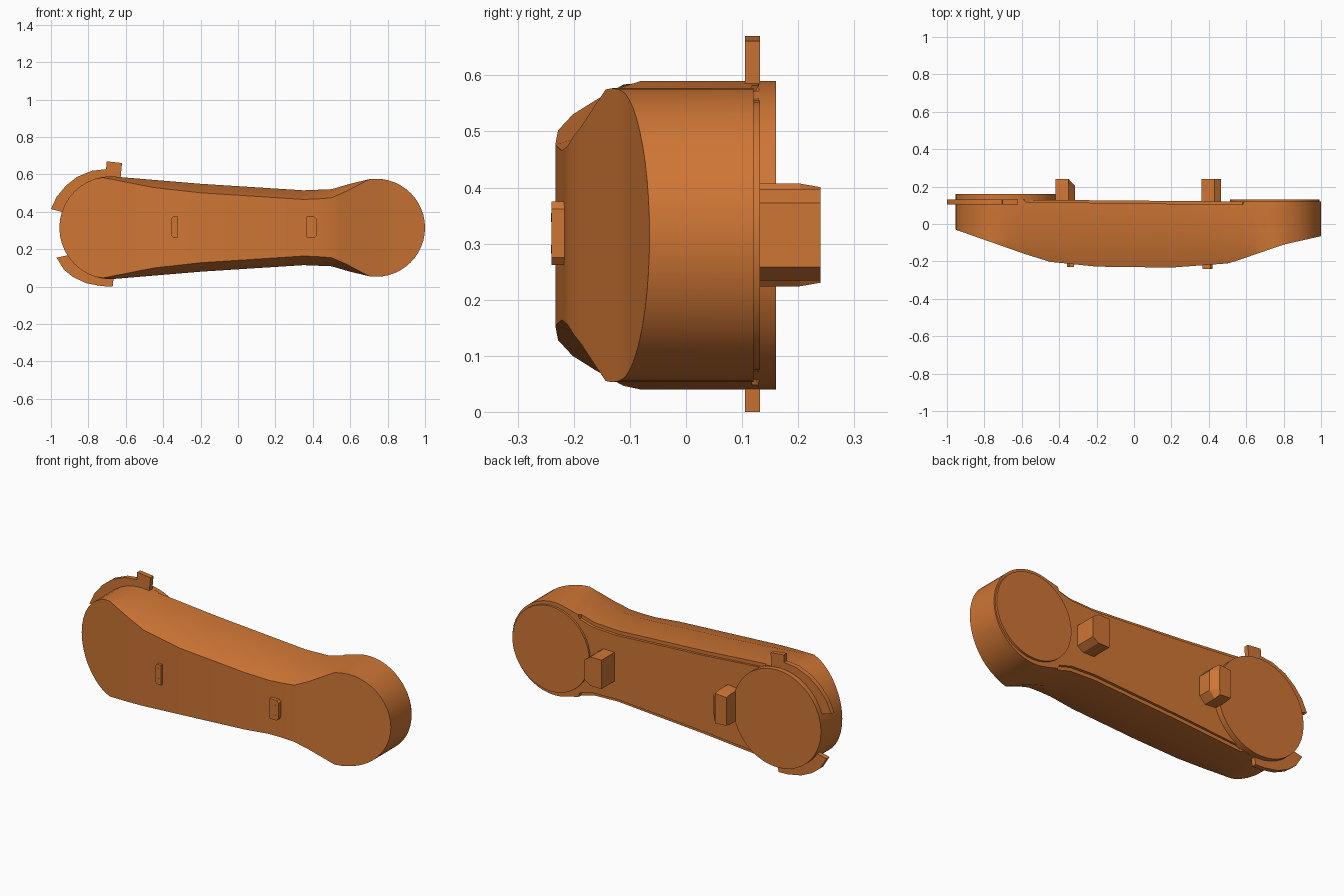
import bpy, bmesh
from math import sin, cos, pi, radians

if "Cube" in bpy.data.objects:
    bpy.data.objects.remove(bpy.data.objects["Cube"])

ZC = 0.315  # height of the horizontal symmetry line
mat = bpy.data.materials.new("burnt_orange")
mat.diffuse_color = (0.62, 0.18, 0.035, 1)
mat.use_nodes = True
mat.node_tree.nodes["Principled BSDF"].inputs["Base Color"].default_value = mat.diffuse_color


def lerp(table, x):
    if x <= table[0][0]:
        return table[0][1]
    for (a, u), (b, v) in zip(table, table[1:]):
        if x <= b:
            return u + (v - u) * (x - a) / (b - a)
    return table[-1][1]


def loft(name, rings, caps=True, angle=25):
    """Join closed rings of equal length into a skin."""
    bm = bmesh.new()
    vs = [[bm.verts.new(p) for p in ring] for ring in rings]
    n = len(vs[0])
    for a, b in zip(vs, vs[1:]):
        for i in range(n):
            j = (i + 1) % n
            bm.faces.new((a[i], a[j], b[j], b[i]))
    if caps:
        bm.faces.new(vs[0])
        bm.faces.new(vs[-1])
    bmesh.ops.remove_doubles(bm, verts=bm.verts, dist=1e-5)
    bmesh.ops.recalc_face_normals(bm, faces=bm.faces)
    me = bpy.data.meshes.new(name)
    bm.to_mesh(me)
    bm.free()
    me.materials.append(mat)
    ob = bpy.data.objects.new(name, me)
    bpy.context.collection.objects.link(ob)
    bpy.ops.object.select_all(action='DESELECT')
    ob.select_set(True)
    bpy.context.view_layer.objects.active = ob
    bpy.ops.object.shade_smooth_by_angle(angle=radians(angle))
    return ob


def prism(name, pts, y0, y1):
    """Extrude an x-z outline along y."""
    return loft(name, [[(x, y, z) for x, z in pts] for y in (y0, y1)])


def circle(cx, cz, r, n, a0=0, a1=360):
    full = a1 - a0 == 360
    return [(cx + r * cos(radians(a0 + (a1 - a0) * i / n)),
             cz + r * sin(radians(a0 + (a1 - a0) * i / n)))
            for i in range(n if full else n + 1)]


# Main body: cross-sections along x, round ends and a narrower waist
CL, RL, CR, RR = -0.68, 0.275, 0.738, 0.262
half = [(CL, RL), (-0.2, 0.235), (0.35, 0.2), (0.5, 0.206), (0.6, 0.235), (0.7, 0.259)]
inner = [(-0.73, 0.270), (-0.45, 0.215), (-0.2, 0.187), (0.37, 0.15),
         (0.5, 0.16), (0.58, 0.195), (0.7, 0.259)]
front = [(-0.955, -0.03), (-0.47, -0.2), (-0.2, -0.228), (0.2, -0.233),
         (0.51, -0.21), (0.8, -0.11), (1, -0.065)]
side = [(-0.7, -0.08), (0.6, -0.085), (0.7, -0.144), (1, -0.144)]
rim = [(-0.59, 0.13), (-0.58, 0.118), (0.58, 0.103), (0.59, 0.12)]
plate = [(-0.6, 0.13), (0.6, 0.12)]

xs = [CL - RL * cos(pi / 2 * i / 10) for i in range(11)]
xs += [-0.59, -0.58, -0.45, -0.2, 0.2, 0.35, 0.42, 0.5, 0.54, 0.58, 0.59, 0.64]
xs += [CR + RR * sin(pi / 2 * i / 12) for i in range(-1, 13)]
rings = []
for x in xs:
    if x <= CL:
        w = max(0, RL ** 2 - (x - CL) ** 2) ** 0.5
    elif x >= 0.7:
        w = max(0, RR ** 2 - (x - CR) ** 2) ** 0.5
    else:
        w = lerp(half, x)
    wi = w if x >= 0.7 or x < -0.74 else min(w, lerp(inner, x))
    yf = lerp(front, x)
    ys = max(yf, lerp(side, x))
    if wi == w:
        ys = yf
    inset = 0.02 if -0.585 < x < 0.585 else 0
    prof = [(lerp(plate, x), w - inset), (lerp(rim, x), w - inset),
            (lerp(rim, x), w), (ys, w), (yf, wi)]
    rings.append([(x, y, ZC + d) for y, d in prof] +
                 [(x, y, ZC - d) for y, d in reversed(prof)])
loft("arm_body", rings, caps=False)

# Round caps on the back of both ends
prism("large_end_cap", circle(CL, ZC, RL, 40), 0.09, 0.16)
prism("small_end_cap", circle(0.752, ZC, 0.24, 40), 0.09, 0.132)

# Curved flanges with stop tabs around the large end
upper = [(-1.0, 0.415), (-0.97, 0.48), (-0.92, 0.54), (-0.86, 0.587), (-0.78, 0.62),
         (-0.705, 0.628), (-0.703, 0.67), (-0.62, 0.661), (-0.628, 0.58)]
prism("upper_flange", upper + circle(CL, ZC, 0.268, 8, 80, 162), 0.105, 0.132)
lower = [(-0.97, 0.155), (-0.93, 0.09), (-0.88, 0.05), (-0.81, 0.018),
         (-0.73, 0.003), (-0.67, 0.0), (-0.665, 0.05)]
prism("lower_flange", lower + circle(CL, ZC, 0.268, 8, 270, 213), 0.105, 0.132)

# Pegs on the back
peg = [(-0.42, 0.40), (-0.35, 0.407), (-0.315, 0.37), (-0.315, 0.26),
       (-0.35, 0.224), (-0.42, 0.23)]
loft("chamfered_peg", [[(x, y, z) for x, z in peg] for y in (0.1, 0.203)] +
     [[(min(x, -0.35 + 0.02 * (x + 0.35)), 0.24, ZC + (z - ZC) * 0.93) for x, z in peg]])
prism("straight_peg", [(0.36, 0.397), (0.43, 0.397), (0.465, 0.372), (0.465, 0.258),
                       (0.43, 0.234), (0.36, 0.234)], 0.1, 0.24)

# Small screw plates on the front
for side_name, x, s, h, yf in (("left", -0.32, -1, 0.038, -0.23), ("right", 0.393, 1, 0.028, -0.24)):
    back = x - s * (0.0 if s < 0 else 0.028)
    tip = x + s * h
    pts = [(back, 0.262), (tip - s * 0.012, 0.262), (tip, 0.275), (tip, 0.362),
           (tip - s * 0.012, 0.375), (back, 0.375)]
    prism(side_name + "_plate", pts, yf, -0.2)
    for k, z in enumerate((0.29, 0.347)):
        prism(f"{side_name}_screw_{k}", circle((back + tip) / 2, z, 0.008, 12), yf - 0.001, -0.2)
